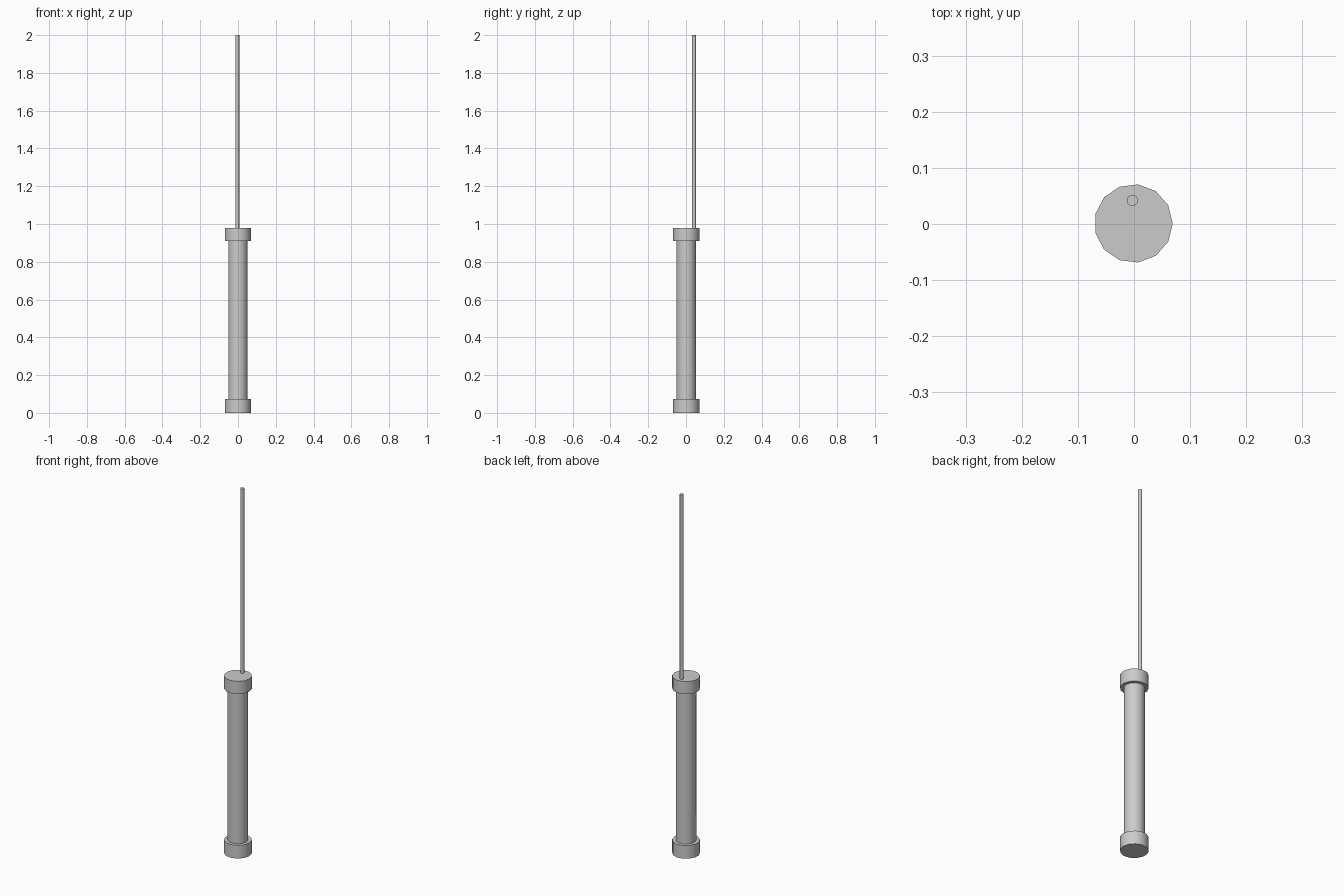
import bpy
import math

if "Cube" in bpy.data.objects:
    bpy.data.objects.remove(bpy.data.objects["Cube"])

CX, CY = -0.001, 0.001  # axis of the body


def cylinder(name, x, y, z0, z1, radius, sides):
    """Upright cylinder from z0 to z1 with one corner on the +x axis."""
    bpy.ops.mesh.primitive_cylinder_add(
        vertices=sides, radius=radius, depth=z1 - z0,
        location=(x, y, (z0 + z1) / 2),
        rotation=(0, 0, -math.pi / 2))
    obj = bpy.context.object
    obj.name = name
    bpy.ops.object.transform_apply(location=False, rotation=True, scale=False)
    bpy.ops.object.shade_smooth_by_angle(angle=math.radians(35))
    return obj


# Body tube between the two end caps
cylinder("body_tube", CX, CY, 0.07, 0.915, 0.052, 13)

# End caps
cylinder("bottom_cap", CX, CY, 0.0, 0.073, 0.07, 13)
cylinder("top_cap", CX, CY, 0.91, 0.98, 0.07, 13)

# Thin rod standing off-centre on the top cap
cylinder("thin_rod", -0.003, 0.042, 0.975, 2.0, 0.01, 13)
